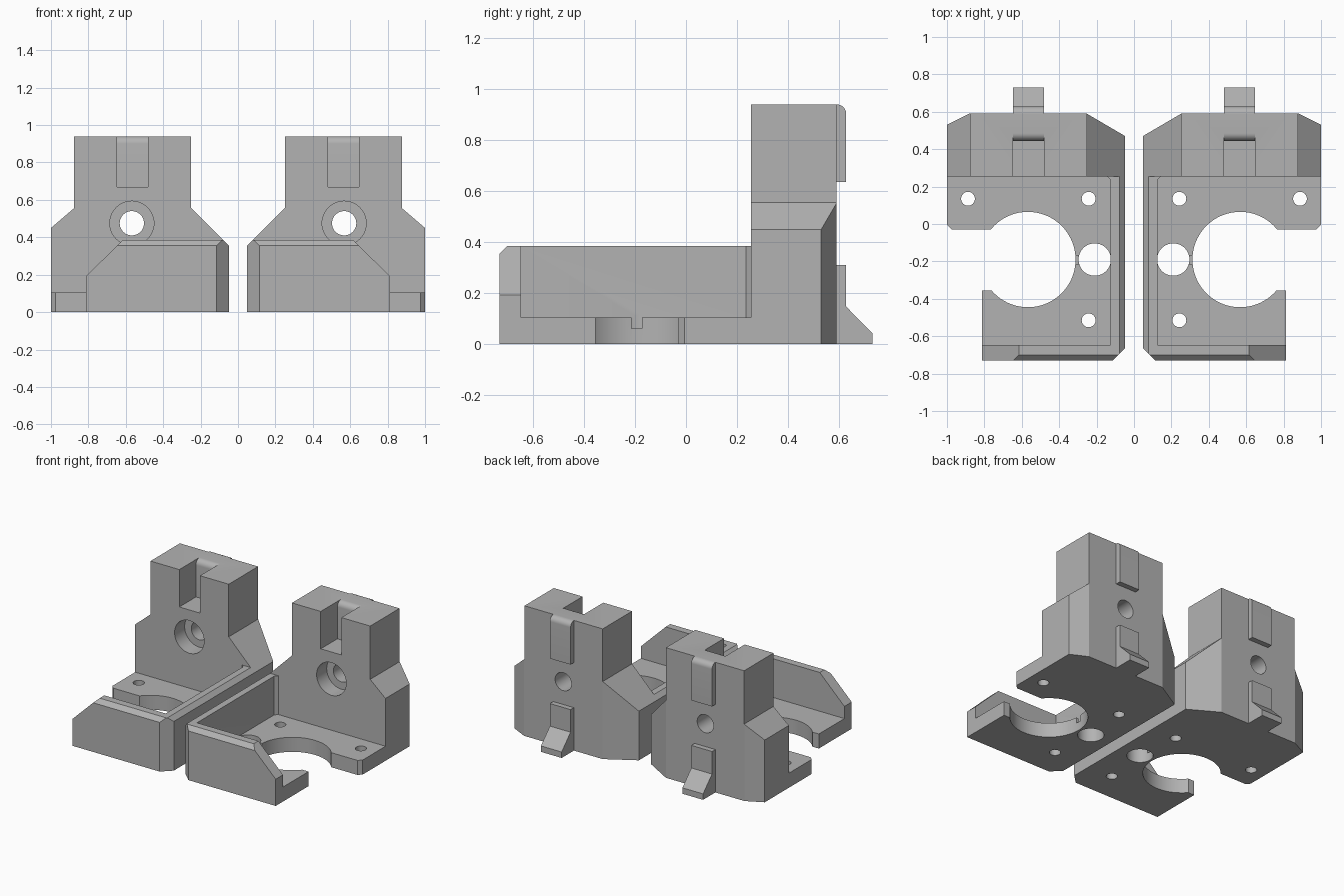
import bpy
import bmesh
from math import sin, cos, pi, radians
from mathutils import Vector

cube = bpy.data.objects.get("Cube")
if cube:
    bpy.data.objects.remove(cube, do_unlink=True)

GREY = (0.45, 0.45, 0.45, 1.0)
mat = bpy.data.materials.new("matte_grey")
mat.use_nodes = True
mat.diffuse_color = GREY
mat.node_tree.nodes["Principled BSDF"].inputs["Base Color"].default_value = GREY

TOP, PLATE, WALL = 0.94, 0.105, 0.385
FACE, BACK = 0.255, 0.59          # front and back of the tall block
MID = 0.565                       # x of the block's centre line
CLIP = (MID - 0.0825, MID + 0.0825)


def prism(name, pts, axis, lo, hi):
    """Extrude a 2D profile along an axis; pts are the two other axes in order."""
    place = {"x": lambda a, b, t: (t, a, b),
             "y": lambda a, b, t: (a, t, b),
             "z": lambda a, b, t: (a, b, t)}[axis]
    bm = bmesh.new()
    face = bm.faces.new([bm.verts.new(place(a, b, lo)) for a, b in pts])
    new = bmesh.ops.extrude_face_region(bm, geom=[face])["geom"]
    shift = Vector(place(0, 0, hi - lo))
    bmesh.ops.translate(bm, vec=shift, verts=[v for v in new if isinstance(v, bmesh.types.BMVert)])
    bmesh.ops.recalc_face_normals(bm, faces=bm.faces)
    mesh = bpy.data.meshes.new(name)
    bm.to_mesh(mesh)
    bm.free()
    mesh.materials.append(mat)
    obj = bpy.data.objects.new(name, mesh)
    bpy.context.collection.objects.link(obj)
    return obj


def arc(cx, cy, r, start, end, n):
    steps = [radians(start + (end - start) * i / n) for i in range(n + 1)]
    return [(cx + r * cos(a), cy + r * sin(a)) for a in steps]


def circle(cx, cy, r, n=48):
    return arc(cx, cy, r, 0, 360, n)[:-1]


def rect(x0, x1, y0, y1):
    return [(x0, y0), (x1, y0), (x1, y1), (x0, y1)]


def cut(obj, *profile):
    """Subtract a prism from obj and discard the cutter."""
    cutter = prism("cutter", *profile)
    cutter.hide_render = True
    mod = obj.modifiers.new("cut", "BOOLEAN")
    mod.operation, mod.solver, mod.object = "DIFFERENCE", "EXACT", cutter
    bpy.context.view_layer.update()
    result = bpy.data.meshes.new_from_object(obj.evaluated_get(bpy.context.evaluated_depsgraph_get()))
    obj.modifiers.clear()
    obj.data = result
    bpy.data.objects.remove(cutter, do_unlink=True)


# Bracket body: full-height plan, carved down
plan = [(0.0475, -0.665), (0.115, -0.73), (0.8125, -0.73), (0.8125, -0.355),
        (0.70, -0.355), (0.70, -0.03), (0.975, -0.03), (1.0, -0.005),
        (1.0, 0.53), (0.88, BACK), (0.2525, BACK), (0.0475, 0.47)]
body = prism("bracket_body", plan, "z", 0, TOP)

# Space above the walls, then the tray inside them
cut(body, rect(-0.1, 1.2, -1, FACE), "z", WALL, 1.2)
tray = [(0.125, -0.647), (1.2, -0.647), (1.2, FACE), (0.145, FACE), (0.125, 0.235)]
cut(body, tray, "z", PLATE, 0.6)

# Sloping shoulders and wall chamfers
cut(body, [(-0.05, 0.2575), (0.2525, 0.56), (0.2525, 1.2), (-0.05, 1.2)], "y", -1, 1)
cut(body, [(1.1, 0.364), (1.1, 1.2), (0.8775, 1.2), (0.8775, 0.555)], "y", 0, 1)
cut(body, [(-0.80, 0.285), (-0.65, 0.435), (-0.80, 0.435)], "x", -0.1, 1.2)
cut(body, [(0.6, 0.4), (0.85, 0.156), (0.85, 0.6), (0.6, 0.6)], "y", -1, -0.5)

# Top slot with a rounded back lip
slot = [(0.2, 0.67), (0.445, 0.67)] + arc(0.485, 0.90, 0.04, 180, 90, 8) + [(0.485, 1.1), (0.2, 1.1)]
cut(body, slot, "x", *CLIP)

# Counterbored hole through the block
cut(body, circle(MID + 0.0025, 0.475, 0.065), "y", 0, 1)
cut(body, circle(MID + 0.0025, 0.475, 0.118), "y", 0.2, 0.37)

# Plate openings: main bore, rod hole, joining notch, screw holes
cut(body, circle(MID + 0.0025, -0.19, 0.255, 72), "z", -0.1, 0.2)
cut(body, circle(0.21, -0.19, 0.0865), "z", -0.1, PLATE + 0.01)
cut(body, rect(0.28, 0.36, -0.213, -0.172), "z", 0.062, 0.2)
for x, y in [(0.2425, 0.135), (0.8875, 0.135), (0.2425, -0.515)]:
    cut(body, circle(x, y, 0.037, 32), "z", -0.1, 0.2)

# Clips on the back of the block
upper = [(BACK, 0.635), (0.628, 0.635)] + arc(0.59, TOP - 0.038, 0.038, 0, 90, 8)
upper_clip = prism("upper_clip", upper, "x", *CLIP)
lower = [(BACK, 0), (0.73, 0), (0.73, 0.043), (0.628, 0.147), (0.628, 0.31), (BACK, 0.31)]
lower_clip = prism("lower_clip", lower, "x", *CLIP)

# Shade and mirror to make the pair
for obj in (body, upper_clip, lower_clip):
    bpy.ops.object.select_all(action="DESELECT")
    obj.select_set(True)
    bpy.context.view_layer.objects.active = obj
    bpy.ops.object.shade_smooth_by_angle(angle=radians(25))
    mirror = obj.modifiers.new("mirror", "MIRROR")
    mirror.use_mirror_merge = False
